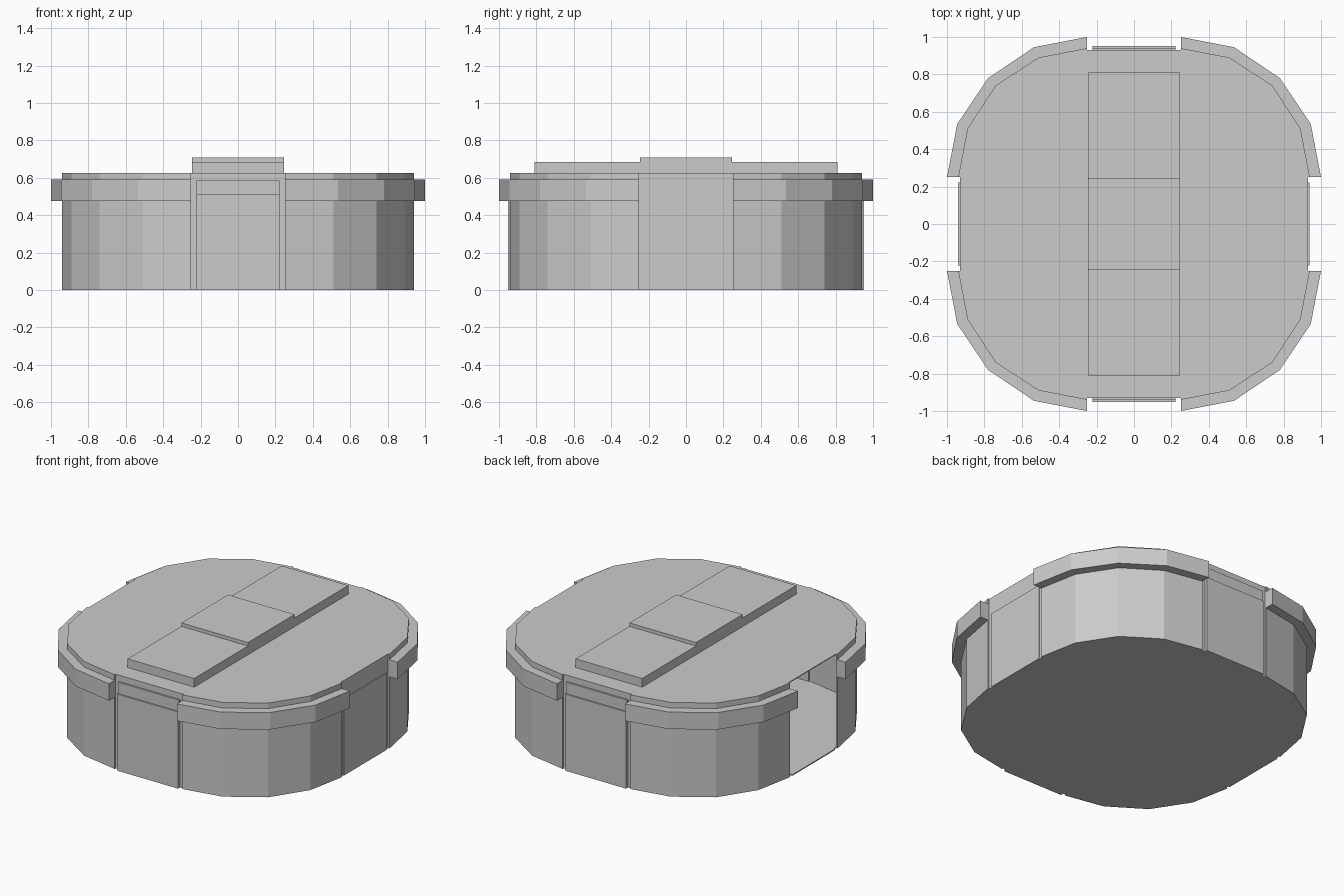
import bpy, bmesh
from mathutils import Vector, Matrix
from math import radians

cube = bpy.data.objects.get("Cube")
if cube:
    bpy.data.objects.remove(cube)

grey = bpy.data.materials.new("plain_grey")
grey.use_nodes = True
colour = (0.6, 0.6, 0.6, 1)
grey.diffuse_color = colour
grey.node_tree.nodes["Principled BSDF"].inputs["Base Color"].default_value = colour


def finish(name, bm):
    bmesh.ops.recalc_face_normals(bm, faces=bm.faces)
    mesh = bpy.data.meshes.new(name)
    bm.to_mesh(mesh)
    bm.free()
    mesh.materials.append(grey)
    obj = bpy.data.objects.new(name, mesh)
    bpy.context.collection.objects.link(obj)
    return obj


def prism(bm, outline, low, high):
    """Extrude a flat outline upward from low to high."""
    base = bm.faces.new([bm.verts.new((x, y, low)) for x, y in outline])
    top = bmesh.ops.extrude_face_region(bm, geom=[base], use_keep_orig=True)
    verts = [v for v in top["geom"] if isinstance(v, bmesh.types.BMVert)]
    bmesh.ops.translate(bm, verts=verts, vec=(0, 0, high - low))


def box(name, x0, x1, y0, y1, z0, z1):
    bm = bmesh.new()
    prism(bm, [(x0, y0), (x1, y0), (x1, y1), (x0, y1)], z0, z1)
    return finish(name, bm)


def turned(points, quarter):
    turn = Matrix.Rotation(radians(90 * quarter), 2)
    return [tuple(turn @ Vector(p)) for p in points]


# Corner outlines: wall and raised rim
inner = [(0.94, 0.25), (0.89, 0.51), (0.74, 0.74), (0.51, 0.89), (0.25, 0.94)]
outer = [(1.0, 0.25), (0.945, 0.535), (0.78, 0.78), (0.535, 0.945), (0.25, 1.0)]
recess = 0.93
height = 0.627

# Hollow body with shallow recesses on the sides and an opening on -x
corner = [(recess, 0.25)] + inner + [(0.25, recess)]
outline = [p for q in range(4) for p in turned(corner, q)]
bm = bmesh.new()
prism(bm, outline, 0, height)
opening = [f for f in bm.faces
           if abs(f.normal.z) < 0.5 and all(v.co.x < -0.92 and abs(v.co.y) < 0.26 for v in f.verts)
           and f.calc_area() > 0.2]
bmesh.ops.delete(bm, geom=opening, context="FACES_ONLY")
body = finish("hollow_body", bm)
shell = body.modifiers.new("thickness", "SOLIDIFY")
shell.thickness = 0.008
shell.offset = -1

# Rim segment at each corner
for q, name in enumerate(("back_left", "back_right", "front_right", "front_left")):
    bm = bmesh.new()
    prism(bm, turned(outer + inner[::-1], q), 0.477, 0.59)
    finish(name + "_rim", bm)

# Side panels and the sill of the opening
w = 0.223
for side, name in ((-1, "front"), (1, "back")):
    for part, reach, top in (("lower_panel", 0.951, 0.51), ("backing_panel", 0.941, 0.585)):
        a, b = sorted((side * 0.925, side * reach))
        box(name + "_" + part, -w, w, a, b, 0, top)
box("left_panel", 0.925, 0.937, -w, w, 0, 0.51)
box("opening_sill", -0.941, -0.925, -w, w, 0, 0.008)

# Stepped handle on the lid
g = 0.245
box("lid_strip", -g, g, -0.81, 0.81, height, 0.685)
box("lid_grip", -g, g, -g, g, 0.685, 0.708)
